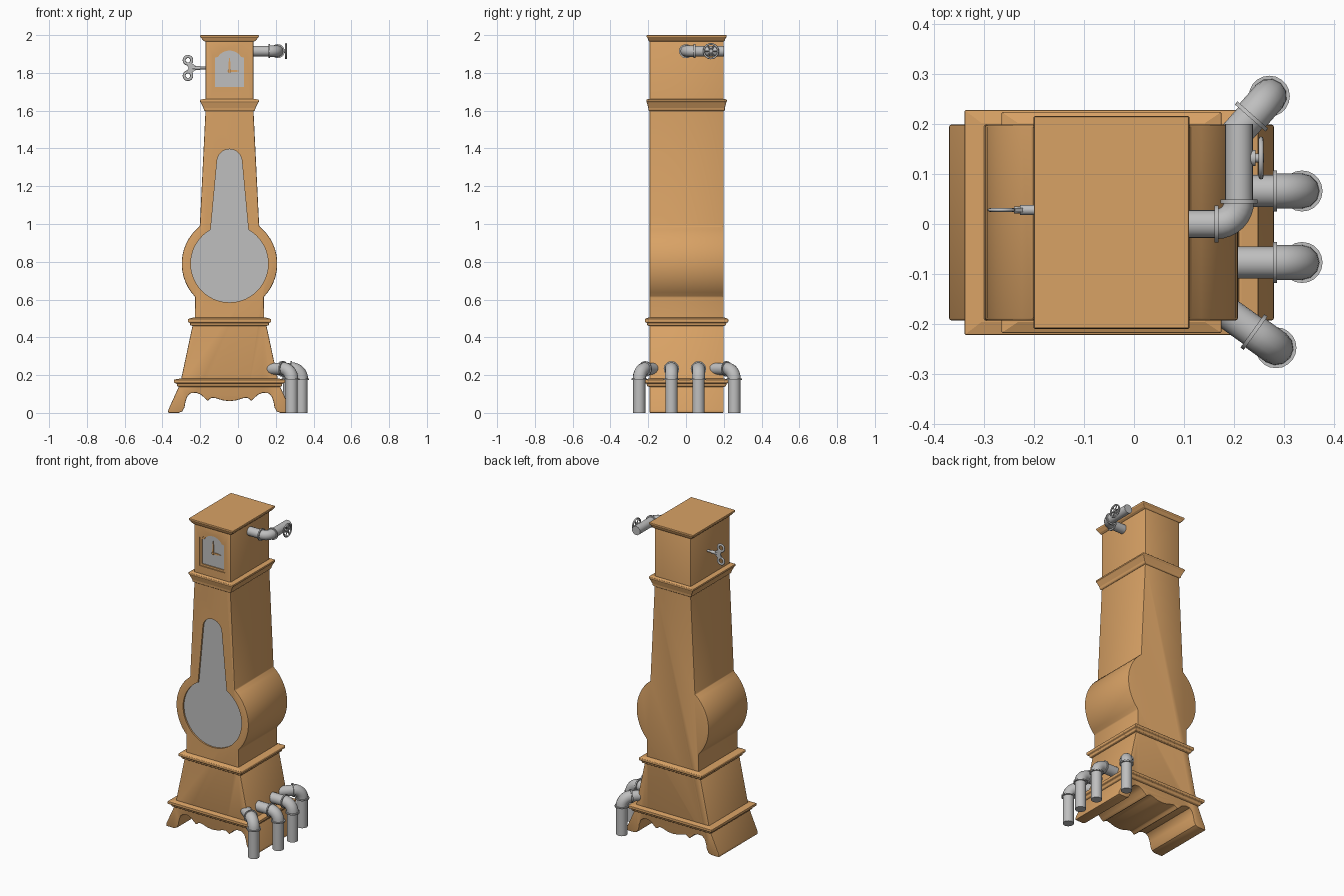
import bpy, bmesh, math
from mathutils import Vector, Matrix

if "Cube" in bpy.data.objects:
    bpy.data.objects.remove(bpy.data.objects["Cube"])

CX, Y0, Y1 = -0.045, -0.193, 0.199      # clock centre line, front and back planes


def material(name, rgb):
    m = bpy.data.materials.new(name)
    m.diffuse_color = (*rgb, 1)
    m.use_nodes = True
    m.node_tree.nodes["Principled BSDF"].inputs["Base Color"].default_value = m.diffuse_color
    return m


WOOD = material("warm_wood", (0.69, 0.36, 0.13))
GREY = material("grey_metal", (0.52, 0.52, 0.52))


def activate(ob):
    bpy.ops.object.select_all(action='DESELECT')
    ob.select_set(True)
    bpy.context.view_layer.objects.active = ob


def finish(name, bm, mat):
    bmesh.ops.recalc_face_normals(bm, faces=bm.faces)
    me = bpy.data.meshes.new(name)
    bm.to_mesh(me)
    bm.free()
    me.materials.append(mat)
    ob = bpy.data.objects.new(name, me)
    bpy.context.collection.objects.link(ob)
    return ob


def smooth(ob, deg=35):
    activate(ob)
    bpy.ops.object.shade_smooth_by_angle(angle=math.radians(deg))


def bevel(ob, width):
    mod = ob.modifiers.new("bevel", 'BEVEL')
    mod.width, mod.segments, mod.limit_method = width, 2, 'ANGLE'
    mod.angle_limit = math.radians(40)
    activate(ob)
    bpy.ops.object.modifier_apply(modifier=mod.name)


def extrude(name, half, y0, y1, mat, mirror=True, cx=CX):
    """Extrude an x-z outline along y; half outlines run from bottom to top."""
    pts = list(half)
    if mirror:
        pts += [(-x, z) for x, z in reversed(half) if x > 1e-6]
    bm = bmesh.new()
    f = bm.faces.new([bm.verts.new((x + cx, y0, z)) for x, z in pts])
    new = bmesh.ops.extrude_face_region(bm, geom=[f])['geom']
    bmesh.ops.translate(bm, vec=(0, y1 - y0, 0),
                        verts=[v for v in new if isinstance(v, bmesh.types.BMVert)])
    return finish(name, bm, mat)


def arc(r, cz, a0, a1, n):
    angles = [math.radians(a0 + (a1 - a0) * i / n) for i in range(n + 1)]
    return [(r * math.cos(a), cz + r * math.sin(a)) for a in angles]


def molding(name, rings):
    """Stack of rectangles: (half width, y overhang, z)."""
    bm = bmesh.new()
    loops = []
    for hx, o, z in rings:
        loops.append([bm.verts.new(p) for p in (
            (CX - hx, Y0 - o, z), (CX + hx, Y0 - o, z), (CX + hx, Y1 + o, z), (CX - hx, Y1 + o, z))])
    for a, b in zip(loops, loops[1:]):
        for i in range(4):
            j = (i + 1) % 4
            bm.faces.new((a[i], a[j], b[j], b[i]))
    bm.faces.new(loops[0])
    bm.faces.new(loops[-1])
    ob = finish(name, bm, WOOD)
    bevel(ob, 0.003)
    return ob


def rod(name, a, b, r, mat=GREY, n=20):
    a, b = Vector(a), Vector(b)
    d = b - a
    bm = bmesh.new()
    bmesh.ops.create_cone(bm, cap_ends=True, segments=n, radius1=r, radius2=r, depth=d.length,
                          matrix=Matrix.Translation((a + b) / 2) @ d.to_track_quat('Z', 'Y').to_matrix().to_4x4())
    ob = finish(name, bm, mat)
    smooth(ob)
    return ob


def ring(name, loc, rot, major, minor, flat=1.0):
    bpy.ops.mesh.primitive_torus_add(location=loc, rotation=rot, major_radius=major, minor_radius=minor,
                                     major_segments=24, minor_segments=8)
    ob = bpy.context.object
    ob.name = name
    ob.scale.z = flat
    ob.data.materials.append(GREY)
    smooth(ob, 60)


def bent_pipe(name, start, flange, d1, d2, bend, end_len, r, elbow_r, flange_r):
    """Pipe from start to flange, a quarter elbow from d1 to d2, then a straight end."""
    s, f, d1, d2 = Vector(start), Vector(flange), Vector(d1).normalized(), Vector(d2)
    e = f + (d1 + d2) * bend
    rod(name + "_inlet", s, f, r)
    rod(name + "_outlet", e, e + d2 * end_len, r)
    cu = bpy.data.curves.new(name + "_elbow", 'CURVE')
    cu.dimensions, cu.bevel_depth, cu.bevel_resolution, cu.use_fill_caps = '3D', elbow_r, 4, True
    sp = cu.splines.new('POLY')
    n = 8
    sp.points.add(n)
    for i in range(n + 1):
        t = math.pi / 2 * i / n
        sp.points[i].co = (*(f + d1 * bend * math.sin(t) + d2 * bend * (1 - math.cos(t))), 1)
    ob = bpy.data.objects.new(name + "_elbow", cu)
    bpy.context.collection.objects.link(ob)
    activate(ob)
    bpy.ops.object.convert(target='MESH')
    ob = bpy.context.object
    if not ob.data.materials:
        ob.data.materials.append(GREY)
    smooth(ob)
    rod(name + "_flange_in", f - d1 * 0.004, f + d1 * 0.004, flange_r)
    rod(name + "_flange_out", e - d2 * 0.004, e + d2 * 0.004, flange_r)


# Clock case: scalloped feet, flared base, round belly, tapered trunk and hood
scallop = [(0, .062), (.035, .066), (.07, .077), (.092, .081), (.105, .073), (.115, .064), (.128, .075),
           (.15, .096), (.175, .106), (.205, .104), (.222, .09), (.233, .06), (.238, .03), (.25, .008), (.27, 0)]
outline = scallop + [(.325, 0), (.324, .016), (.268, .14), (.258, .17), (.195, .465), (.183, .48)]
outline += arc(.253, .79, -43.8, 51.6, 14) + [(.127, 1.6), (.127, 1.985)]
case = extrude("clock_case", outline, Y0, Y1, WOOD)
bevel(case, 0.005)

# Recessed trunk door and dial window
door = [(0, .585)] + arc(.205, .79, -80, 60.8, 20) + arc(.066, 1.33, 5, 90, 8)
dial = [(.078, 1.725), (.078, 1.88), (.06, 1.885)] + arc(.075, 1.843, 45, 90, 6)
frame = [(.09, 1.712), (.09, 1.892), (.068, 1.896)] + arc(.085, 1.845, 40, 90, 6)
for i, (shape, depth) in enumerate(((door, .014), (frame, .006), (dial, .016))):
    cutter = extrude("cutter", shape, Y0 - .05, Y0 + depth, WOOD)
    cutter.hide_render = True
    mod = case.modifiers.new("cut", 'BOOLEAN')
    mod.operation, mod.object, mod.solver = 'DIFFERENCE', cutter, 'EXACT'
    activate(case)
    bpy.ops.object.modifier_apply(modifier=mod.name)
    bpy.data.objects.remove(cutter)
smooth(case, 30)
extrude("trunk_door_glass", door, Y0 + .010, Y0 + .016, GREY)
extrude("dial_face", dial, Y0 + .012, Y0 + .018, GREY)

# Clock hands
PZ = 1.81
extrude("minute_hand", [(-.005, PZ - .01), (.005, PZ - .01), (.004, PZ + .05), (0, PZ + .078), (-.004, PZ + .05)],
        Y0 + .006, Y0 + .010, WOOD, mirror=False)
extrude("hour_hand", [(-.01, PZ - .005), (.035, PZ - .005), (.055, PZ), (.035, PZ + .005), (-.01, PZ + .005)],
        Y0 + .007, Y0 + .011, WOOD, mirror=False)
rod("hand_pivot", (CX, Y0 + .004, PZ), (CX, Y0 + .013, PZ), .008, WOOD, 12)

# Horizontal mouldings
molding("foot_molding", [(.268, .003, .138), (.277, .012, .142), (.28, .016, .155), (.294, .029, .16), (.294, .029, .176), (.26, .003, .182)])
molding("waist_molding", [(.195, .003, .46), (.208, .012, .464), (.208, .014, .476), (.22, .025, .481), (.22, .025, .497), (.187, .003, .506)])
molding("hood_molding", [(.128, .002, 1.597), (.135, .006, 1.602), (.138, .007, 1.615), (.152, .014, 1.643), (.156, .017, 1.648), (.156, .017, 1.658), (.13, .002, 1.663)])
molding("top_cornice", [(.129, .002, 1.965), (.14, .006, 1.972), (.15, .011, 1.985), (.155, .016, 1.99), (.155, .016, 2.0)])

# Four pipes running from the base to the floor: flange position and direction
for i, (x, y, dx, dy) in enumerate(((.235, .215, .66, .75), (.282, .066, 1, 0),
                                    (.282, -.077, 1, 0), (.240, -.216, .81, -.58))):
    d = Vector((dx, dy, 0)).normalized()
    f = Vector((x, y, .233))
    bent_pipe("floor_pipe_%d" % (i + 1), f - d * .12, f, d, (0, 0, -1), .054, .179, .032, .035, .041)

# Hood pipe with its valve wheel
VZ = 1.915
bent_pipe("hood_pipe", (.06, 0, VZ), (.165, 0, VZ), (1, 0, 0), (0, 1, 0), .045, .155, .028, .030, .037)
W = Vector((.254, .132, VZ))
rod("valve_stem", (.22, W.y, VZ), (.26, W.y, VZ), .009, n=12)
rod("valve_collar", (.225, W.y, VZ), (.243, W.y, VZ), .016, n=16)
ring("valve_wheel", W, (0, math.pi / 2, 0), .038, .005)
for i in range(3):
    a = math.pi * i / 3
    v = Vector((0, math.cos(a), math.sin(a))) * .037
    rod("valve_spoke_%d" % (i + 1), W - v, W + v, .0035, n=8)

# Winding key on the left of the hood
KY, KZ = .028, 1.826
rod("key_shaft", (-.16, KY, KZ), (-.24, KY, KZ), .007, n=12)
rod("key_collar", (-.20, KY, KZ), (-.228, KY, KZ), .010, n=16)
extrude("key_plate", [(-.222, KZ - .009), (-.222, KZ + .009), (-.248, KZ + .028), (-.272, KZ + .022), (-.262, KZ),
                      (-.272, KZ - .022), (-.248, KZ - .028)], KY - .004, KY + .004, GREY, mirror=False, cx=0)
for side, s in (("upper", 1), ("lower", -1)):
    ring("key_loop_" + side, (-.265, KY, KZ + s * .041), (math.pi / 2, 0, 0), .020, .008, .55)
